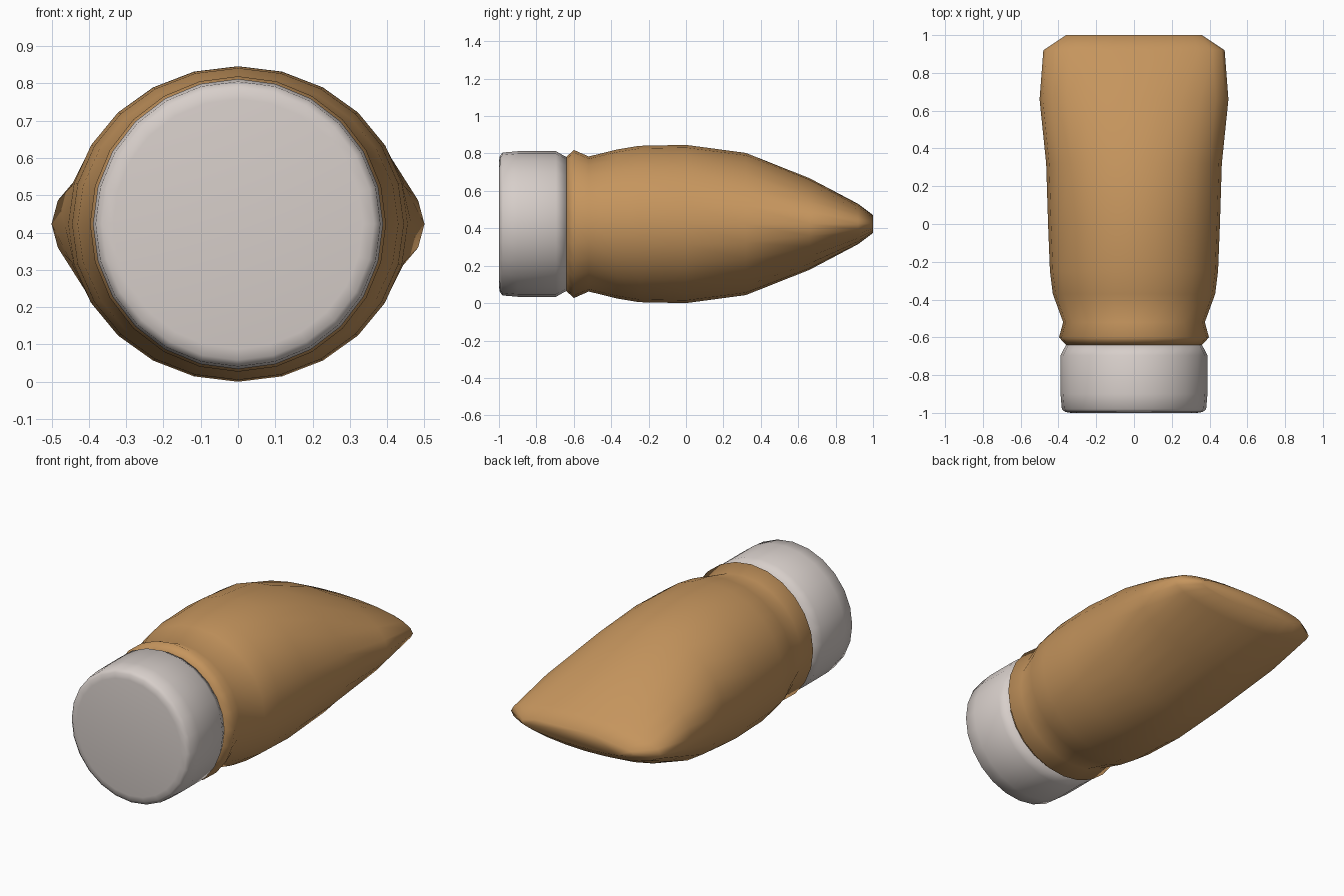
import bpy, bmesh, math

if "Cube" in bpy.data.objects:
    bpy.data.objects.remove(bpy.data.objects["Cube"])

SEG = 24
CZ = 0.423  # height of the tube axis


def material(name, rgb):
    m = bpy.data.materials.new(name)
    m.diffuse_color = (*rgb, 1)
    m.use_nodes = True
    m.node_tree.nodes["Principled BSDF"].inputs["Base Color"].default_value = m.diffuse_color
    return m


def loft(name, sections, mat, angle):
    """Skin elliptical rings (y, half width, half height) along y and close both ends."""
    bm = bmesh.new()
    rings = []
    for y, rx, rz in sections:
        ring = []
        for i in range(SEG):
            a = 2 * math.pi * i / SEG
            ring.append(bm.verts.new((rx * math.sin(a), y, CZ + rz * math.cos(a))))
        rings.append(ring)
    for r0, r1 in zip(rings, rings[1:]):
        for i in range(SEG):
            j = (i + 1) % SEG
            bm.faces.new((r0[i], r0[j], r1[j], r1[i]))
    bm.faces.new(rings[0])
    bm.faces.new(rings[-1])
    bmesh.ops.recalc_face_normals(bm, faces=bm.faces)
    me = bpy.data.meshes.new(name)
    bm.to_mesh(me)
    bm.free()
    me.materials.append(mat)
    ob = bpy.data.objects.new(name, me)
    bpy.context.collection.objects.link(ob)
    bpy.ops.object.select_all(action='DESELECT')
    ob.select_set(True)
    bpy.context.view_layer.objects.active = ob
    bpy.ops.object.shade_smooth_by_angle(angle=math.radians(angle))
    return ob


# Squeezable body: round at the neck, pinched flat at the tail
loft("tube_body", [
    (-0.64, 0.36, 0.358),
    (-0.60, 0.397, 0.396),
    (-0.52, 0.375, 0.361),
    (-0.37, 0.43, 0.398),
    (-0.25, 0.445, 0.418),
    (0.00, 0.455, 0.423),
    (0.32, 0.465, 0.38),
    (0.66, 0.50, 0.245),
    (0.92, 0.48, 0.108),
    (1.00, 0.36, 0.048),
], material("tan_plastic", (0.56, 0.30, 0.11)), 80)

# Screw cap with rounded rim
loft("cap", [
    (-1.00, 0.335, 0.335),
    (-0.995, 0.365, 0.365),
    (-0.98, 0.382, 0.382),
    (-0.90, 0.389, 0.389),
    (-0.695, 0.389, 0.389),
    (-0.64, 0.36, 0.358),
], material("pale_plastic", (0.68, 0.62, 0.59)), 80)
